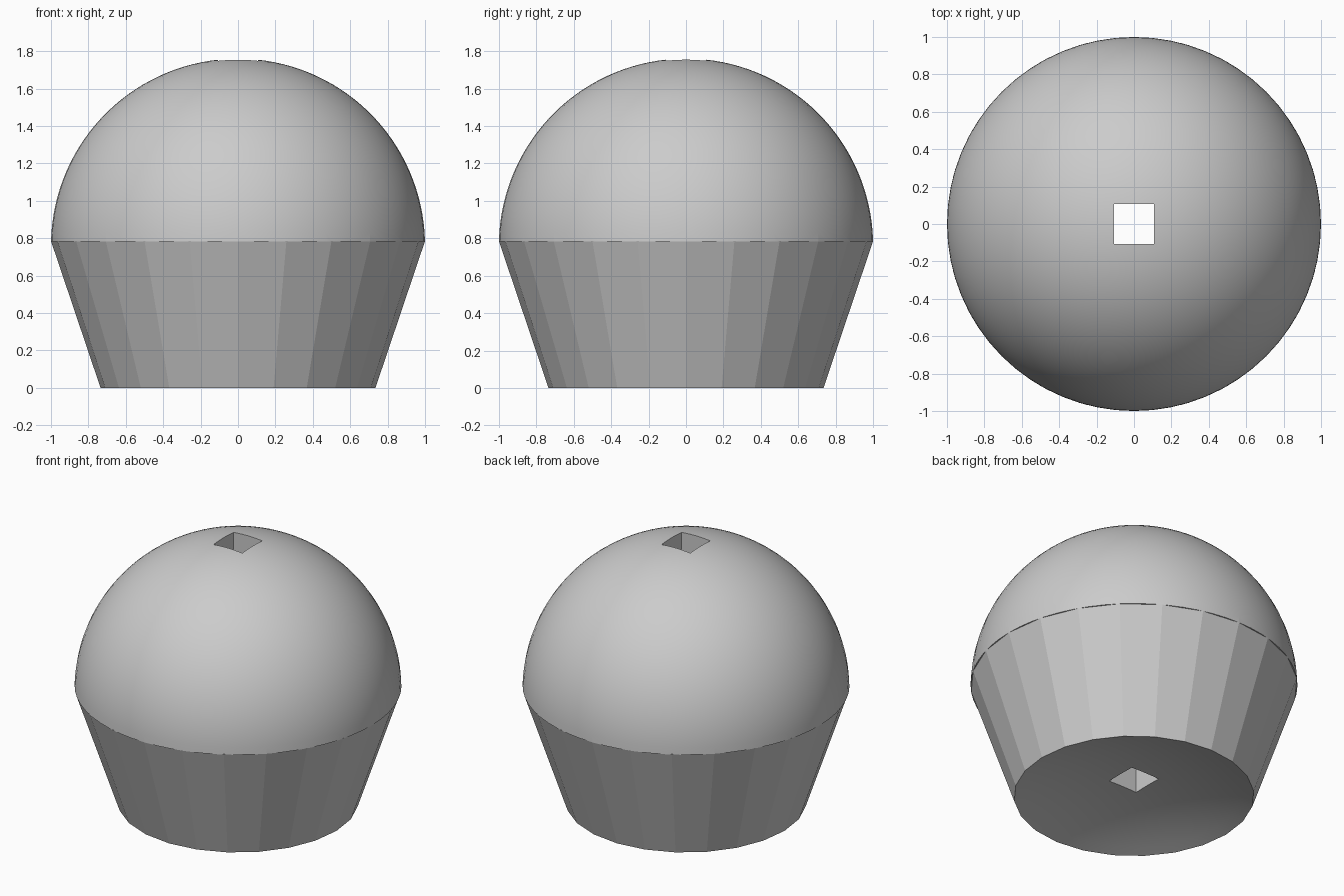
import bpy
import bmesh
from math import asin, cos, sin, pi, radians
from mathutils import Matrix

if "Cube" in bpy.data.objects:
    bpy.data.objects.remove(bpy.data.objects["Cube"], do_unlink=True)

RIM_Z = 0.785
DOME_Z = 0.76
BASE_R = 0.735
DISH_DEPTH = 0.118
HOLE = 0.215


def flat_material(name, colour):
    mat = bpy.data.materials.new(name)
    mat.use_nodes = True
    mat.diffuse_color = colour
    mat.node_tree.nodes["Principled BSDF"].inputs["Base Color"].default_value = colour
    return mat


def mesh_object(name, bm):
    mesh = bpy.data.meshes.new(name)
    bm.to_mesh(mesh)
    bm.free()
    mesh.materials.append(grey)
    obj = bpy.data.objects.new(name, mesh)
    bpy.context.collection.objects.link(obj)
    return obj


def lathe(name, profile, sides, is_smooth):
    """Turn a profile of (radius, z) points around z into a closed solid."""
    bm = bmesh.new()
    verts = [bm.verts.new((0, r, z)) for r, z in profile]
    edges = [bm.edges.new(pair) for pair in zip(verts, verts[1:])]
    bmesh.ops.spin(bm, geom=verts + edges, cent=(0, 0, 0), axis=(0, 0, 1),
                   angle=radians(360), steps=sides, use_merge=False)
    bmesh.ops.remove_doubles(bm, verts=bm.verts, dist=0.0005)
    bmesh.ops.recalc_face_normals(bm, faces=bm.faces)
    for face in bm.faces:
        face.smooth = is_smooth(face)
    return mesh_object(name, bm)


def combine(target, tool, operation):
    mod = target.modifiers.new(operation.lower(), 'BOOLEAN')
    mod.operation = operation
    mod.solver = 'EXACT'
    mod.object = tool
    bpy.context.view_layer.objects.active = target
    bpy.ops.object.modifier_apply(modifier=mod.name)
    bpy.data.objects.remove(tool, do_unlink=True)


grey = flat_material("light grey", (0.6, 0.6, 0.6, 1))

# Faceted cup with a shallow round dish under its base
dish = [(BASE_R * i / 10, DISH_DEPTH * (1 - (i / 10) ** 2)) for i in range(11)]
cup = lathe("muffin_body", dish + [(1, RIM_Z), (0, RIM_Z)], 24,
            lambda f: f.normal.z < -0.6)

# Smooth round dome, sunk slightly into the cup
steps = 32
start = asin(RIM_Z - 0.002 - DOME_Z)
arc = [start + (pi / 2 - start) * i / steps for i in range(steps)]
dome = lathe("dome", [(0, DOME_Z + sin(start))]
             + [(cos(a), DOME_Z + sin(a)) for a in arc] + [(0, DOME_Z + 1)], 64,
             lambda f: f.normal.z > -0.5)
combine(cup, dome, 'UNION')

# Square hole through the whole height
bm = bmesh.new()
bmesh.ops.create_cube(bm, size=1, matrix=Matrix.Translation((0, 0, 1))
                      @ Matrix.Diagonal((HOLE, HOLE, 3, 1)))
combine(cup, mesh_object("hole_cutter", bm), 'DIFFERENCE')
